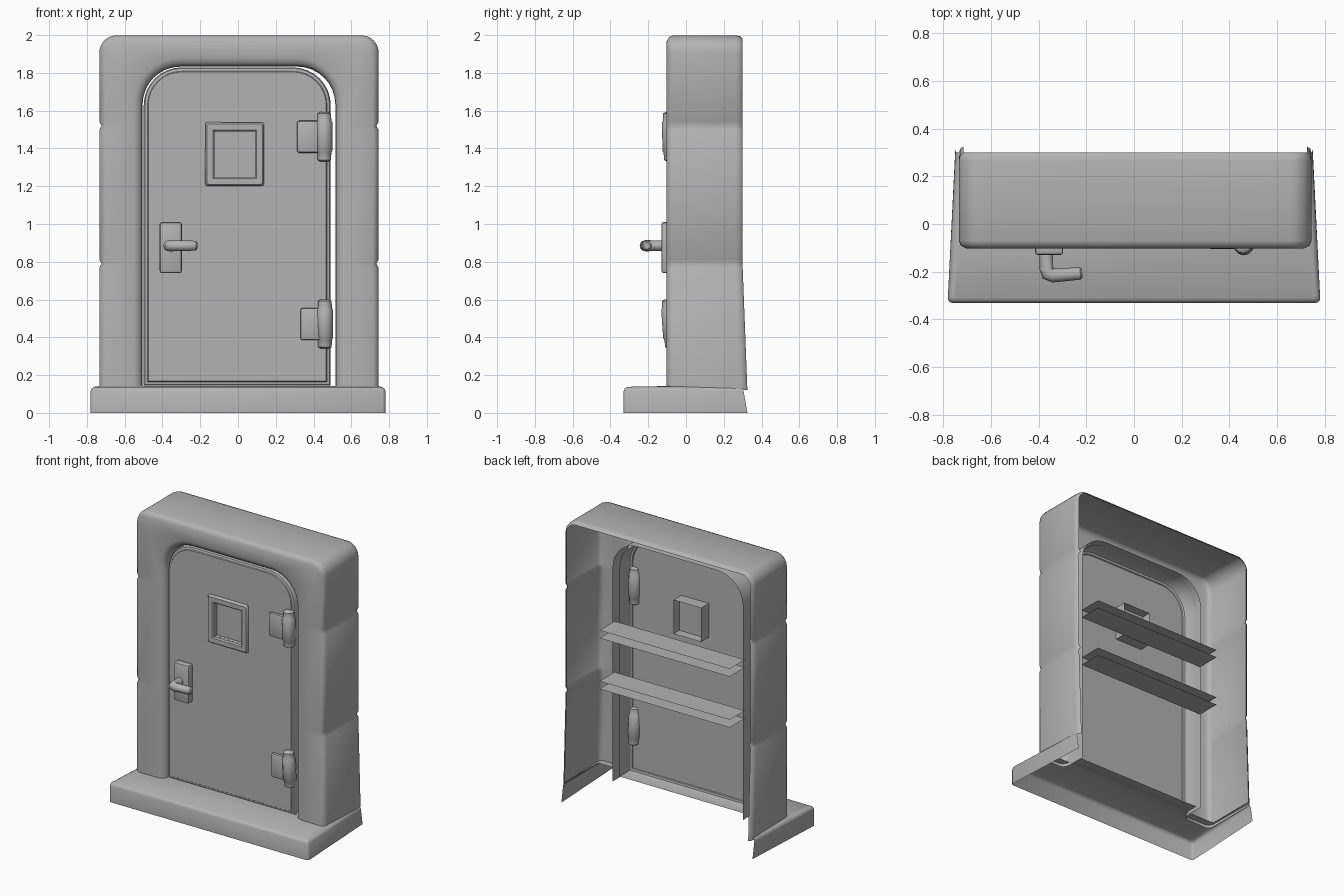
import bpy, bmesh, math
from mathutils import Vector

if "Cube" in bpy.data.objects:
    bpy.data.objects.remove(bpy.data.objects["Cube"], do_unlink=True)

grey = bpy.data.materials.new("plain grey")
grey.use_nodes = True
grey.diffuse_color = (0.45, 0.45, 0.45, 1)
grey.node_tree.nodes["Principled BSDF"].inputs["Base Color"].default_value = grey.diffuse_color


def finish(name, bm, angle=40):
    """Turn a bmesh into a smooth shaded object whose front faces -y."""
    bmesh.ops.recalc_face_normals(bm, faces=bm.faces)
    bm.normal_update()
    front = min(bm.faces, key=lambda f: f.calc_center_median().y - 0.3 * f.normal.y ** 2)
    if front.normal.y > 0.1:
        bmesh.ops.reverse_faces(bm, faces=bm.faces)
    mesh = bpy.data.meshes.new(name)
    bm.to_mesh(mesh)
    bm.free()
    mesh.materials.append(grey)
    obj = bpy.data.objects.new(name, mesh)
    bpy.context.collection.objects.link(obj)
    bpy.ops.object.select_all(action="DESELECT")
    obj.select_set(True)
    bpy.context.view_layer.objects.active = obj
    bpy.ops.object.shade_smooth_by_angle(angle=math.radians(angle))


def skin(bm, loops, closed=False):
    """Bridge successive point loops with quads and return the vertex rows."""
    rows = [[bm.verts.new(p) for p in loop] for loop in loops]
    for a, b in zip(rows, rows[1:]):
        n = len(a)
        for i in range(n if closed else n - 1):
            j = (i + 1) % n
            bm.faces.new((a[i], a[j], b[j], b[i]))
    return rows


def arch(w, top, r, y, legs, centre=0, steps=8):
    """Upside-down U in the xz plane, from the left foot to the right foot."""
    half = [(-w, z) for z in legs]
    for i in range(steps + 1):
        a = math.pi / 2 * i / steps
        half.append((-w + r - r * math.cos(a), top - r + r * math.sin(a)))
    return [Vector((x + centre, y, z)) for x, z in half + [(-x, z) for x, z in reversed(half)]]


def block(name, x, y, z, bevel=0.012):
    """Rounded box given by its ranges."""
    bm = bmesh.new()
    bmesh.ops.create_cube(bm, size=1)
    for v in bm.verts:
        v.co = [lo + (c + 0.5) * (hi - lo) for c, (lo, hi) in zip(v.co, (x, y, z))]
    bmesh.ops.bevel(bm, geom=bm.edges[:], offset=bevel, segments=2, profile=0.5, affect="EDGES")
    finish(name, bm)


# Door surround: hollow three-course arch, open at the back
SEAMS = (0.79, 1.52)
LEGS = [0.12] + [s + d for s in SEAMS for d in (-0.02, 0, 0.02)]


def surround(d, y, notch=0.012):
    pts = arch(0.739 - d, 1.998 - d, 0.09 - d, y, LEGS, 0.005)
    for p in pts:
        if any(abs(p.z - s) < 0.001 for s in SEAMS):
            p.x -= math.copysign(notch, p.x)
        if y > 0.2 and p.z < 0.2:
            p.y += 0.025
    return pts


def opening(d, y):
    return arch(0.51 + d, 1.833 + d, 0.2 + d, y, LEGS, 0.005)


bm = bmesh.new()
skin(bm, [surround(0.02, 0.3), surround(0.005, 0.29), surround(0, 0.265),
          surround(0, -0.07), surround(0.008, -0.09), surround(0.03, -0.102, 0),
          opening(0.045, -0.1), opening(0.018, -0.09), opening(0.004, -0.07),
          opening(0, -0.04), opening(0, 0.085)])
finish("door_surround", bm, 78)


# Sill: hollow step with tapering ends
def sill_loop(d, z, back):
    half = [(-0.748 + d, back), (-0.78 + d, -0.315 + d), (-0.775 + d, -0.325 + d),
            (-0.765 + d, -0.33 + d)]
    return [Vector((x, y, z)) for x, y in half + [(-x, y) for x, y in reversed(half)]]


bm = bmesh.new()
inner = [Vector((math.copysign(0.725, p.x), max(p.y, -0.05), 0.143)) for p in sill_loop(0, 0, 0.3)]
skin(bm, [sill_loop(0, 0, 0.325), sill_loop(0, 0.115, 0.305), sill_loop(0.006, 0.13, 0.3),
          sill_loop(0.02, 0.138, 0.3), inner])
bmesh.ops.remove_doubles(bm, verts=bm.verts, dist=0.0001)
finish("sill", bm)


# Door leaf: shallow shell with a rounded rim and a window sleeve through it
def leaf(d, y):
    return arch(0.495 - d, 1.829 - d, 0.2 - d, y, [0.144 + d], -0.004)


def window(d, y):
    return [Vector((x, y, z)) for x, z in ((-0.125 - d, 1.25 - d), (0.09 + d, 1.25 - d),
                                           (0.09 + d, 1.49 + d), (-0.125 - d, 1.49 + d))]


bm = bmesh.new()
rim = skin(bm, [leaf(0, 0.04), leaf(0, -0.055), leaf(0.006, -0.066), leaf(0.02, -0.07),
                leaf(0.024, -0.076)], True)[-1]
sleeve = skin(bm, [window(0, -0.076), window(0, 0.01)], True)
edges = [bm.edges.get((loop[i - 1], loop[i])) for loop in (rim, sleeve[0]) for i in range(len(loop))]
bmesh.ops.triangle_fill(bm, edges=edges, use_beauty=True, use_dissolve=False)
finish("door_leaf", bm, 30)

# Window pane
bm = bmesh.new()
bm.faces.new([bm.verts.new(p) for p in window(0, -0.055)])
finish("window_pane", bm)

# Window moulding
bm = bmesh.new()
skin(bm, [window(0.048, -0.077), window(0.048, -0.088), window(0.04, -0.098),
          window(0.008, -0.098), window(0, -0.09), window(0, -0.077)], True)
corners = [e for e in bm.edges if abs(e.verts[0].co.y - e.verts[1].co.y) > 0.005
           and all(abs(v.co.x + 0.0175) > 0.14 for v in e.verts)]
bmesh.ops.bevel(bm, geom=corners, offset=0.01, segments=2, profile=0.5, affect="EDGES")
finish("window_moulding", bm)


# Hinges: leaf plate plus a barrel with a thicker middle
def hinge(name, x, z, lean, reach):
    block(name + "_plate", (x - reach, x - 0.02), (-0.105, -0.077), (z - 0.085, z + 0.085))
    bm = bmesh.new()
    profile = ((0.024, -0.13), (0.036, -0.122), (0.037, -0.085), (0.043, -0.075),
               (0.043, 0.075), (0.037, 0.085), (0.036, 0.122), (0.024, 0.13))
    rows = skin(bm, [[(x + r * math.cos(a), -0.083 + r * math.sin(a) - lean * h, z + h)
                      for a in (math.tau * k / 12 for k in range(12))] for r, h in profile], True)
    for row in (rows[0], rows[-1]):
        bm.faces.new(row)
    finish(name + "_barrel", bm)


hinge("upper_hinge", 0.457, 1.462, 0.02, 0.145)
hinge("lower_hinge", 0.46, 0.47, 0.07, 0.13)

# Handle: back plate and bent lever
block("handle_plate", (-0.415, -0.297), (-0.13, -0.077), (0.74, 1.01))
bm = bmesh.new()
path = [Vector(p) for p in ((-0.367, -0.12, 0.885), (-0.367, -0.19, 0.885), (-0.36, -0.207, 0.885),
                            (-0.34, -0.216, 0.885), (-0.225, -0.207, 0.885), (-0.217, -0.206, 0.885))]
radii = (0.028, 0.029, 0.031, 0.029, 0.026, 0.018)
rings = []
for i, (p, r) in enumerate(zip(path, radii)):
    t = (path[min(i + 1, 5)] - path[max(i - 1, 0)]).normalized()
    side = t.cross(Vector((0, 0, 1)))
    rings.append([p + r * (side * math.cos(a) + Vector((0, 0, math.sin(a))))
                  for a in (math.tau * k / 12 for k in range(12))])
rows = skin(bm, rings, True)
for row in (rows[0], rows[-1]):
    bm.faces.new(row)
finish("handle_lever", bm)

# Paired cross slats behind the door
for name, z in (("upper_slat", 1.195), ("lower_slat", 0.835)):
    for k, suffix in enumerate(("_bottom", "_top")):
        bm = bmesh.new()
        skin(bm, [[(x, y, z + 0.055 * k) for x in (-0.51, 0.51)] for y in (0.07, 0.24)])
        finish(name + suffix, bm)
